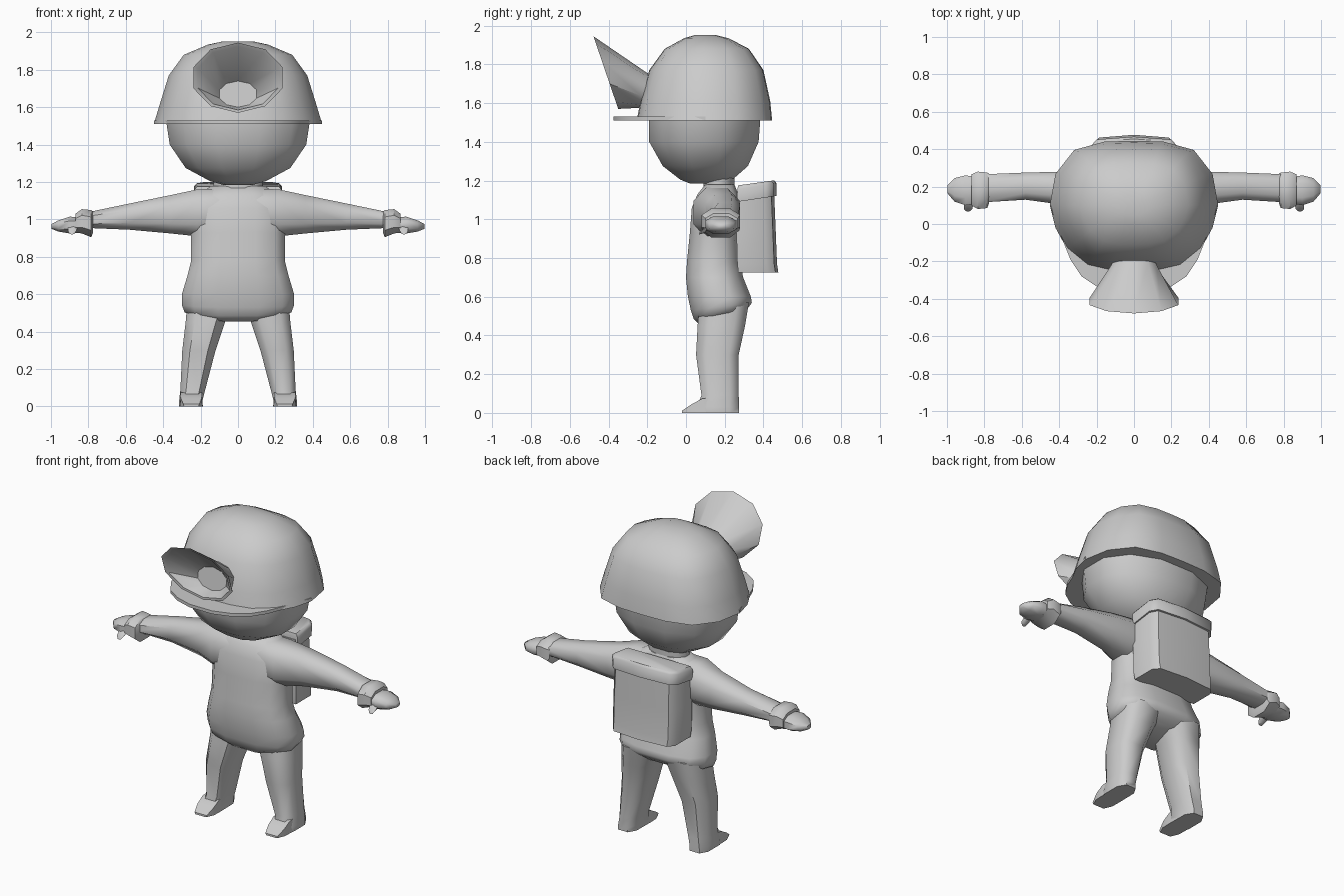
import bpy, bmesh, math
from mathutils import Vector

cube = bpy.data.objects.get("Cube")
if cube:
    bpy.data.objects.remove(cube, do_unlink=True)

grey = bpy.data.materials.new("plain grey")
grey.use_nodes = True
GREY = (0.6, 0.6, 0.6, 1)
grey.diffuse_color = GREY
grey.node_tree.nodes["Principled BSDF"].inputs["Base Color"].default_value = GREY


def finish(bm, name, angle=50):
    bmesh.ops.recalc_face_normals(bm, faces=bm.faces)
    mesh = bpy.data.meshes.new(name)
    bm.to_mesh(mesh)
    bm.free()
    mesh.materials.append(grey)
    ob = bpy.data.objects.new(name, mesh)
    bpy.context.collection.objects.link(ob)
    bpy.ops.object.select_all(action='DESELECT')
    ob.select_set(True)
    bpy.context.view_layer.objects.active = ob
    bpy.ops.object.shade_smooth_by_angle(angle=math.radians(angle))
    return ob


def loft(name, rings, angle=50):
    """Skin a list of closed rings and cap both ends."""
    bm = bmesh.new()
    loops = [[bm.verts.new(p) for p in ring] for ring in rings]
    for a, b in zip(loops, loops[1:]):
        for i in range(len(a)):
            j = (i + 1) % len(a)
            bm.faces.new((a[i], a[j], b[j], b[i]))
    bm.faces.new(loops[0])
    bm.faces.new(loops[-1])
    return finish(bm, name, angle)


def oval(u0, u1, v0, v1, n=12, power=1.0):
    """Points of a rounded box or ellipse filling the given bounds."""
    pts = []
    for i in range(n):
        t = 2 * math.pi * (i + 0.5) / n
        c, s = math.cos(t), math.sin(t)
        k = math.cos(math.pi / n)
        u = math.copysign(min(1, abs(c) / k) ** power, c)
        v = math.copysign(min(1, abs(s) / k) ** power, s)
        pts.append(((u0 + u1) / 2 + u * (u1 - u0) / 2, (v0 + v1) / 2 + v * (v1 - v0) / 2))
    return pts


def level(z, x0, x1, y0, y1, n=12, power=1.0, tilt=0.0):
    """Horizontal ring, with an optional slope from front to back."""
    return [(x, y, z + tilt * (y - y0)) for x, y in oval(x0, x1, y0, y1, n, power)]


def across(x, y0, y1, z0, z1, n=8, power=0.8):
    """Ring facing along x, used for the arms."""
    return [(x, y, z) for y, z in oval(y0, y1, z0, z1, n, power)]


def mirrored(ob, name):
    """Copy a left part to the right side."""
    bm = bmesh.new()
    bm.from_mesh(ob.data)
    for v in bm.verts:
        v.co.x = -v.co.x
    return finish(bm, name)


# Head
loft("head", [level(z, -w, w, a, b, 12, 0.9) for z, w, a, b in (
    (1.185, 0.08, 0.02, 0.2), (1.205, 0.15, -0.03, 0.24), (1.275, 0.28, -0.12, 0.32),
    (1.4, 0.365, -0.19, 0.375), (1.53, 0.385, -0.19, 0.385))], 60)

# Helmet shell: the outline narrows towards the forehead
HELMET = ((0, .45), (.16, .445), (.32, .4), (.42, .27), (.45, .1),
          (.42, -.02), (.36, -.13), (.25, -.22), (.12, -.25), (0, -.255))
outline = [Vector(p) for p in HELMET] + [Vector((-x, y)) for x, y in HELMET[-2:0:-1]]


def helmet_ring(z, w, front, back):
    ring = []
    for p in outline:
        y = 0.1 + (p.y - 0.1) * ((back - 0.1) / 0.35 if p.y > 0.1 else (0.1 - front) / 0.355)
        ring.append((p.x * w / 0.45, y, z))
    return ring


loft("helmet", [helmet_ring(*r) for r in (
    (1.51, .45, -.255, .445), (1.61, .42, -.235, .435), (1.77, .37, -.19, .4),
    (1.88, .29, -.11, .325), (1.935, .16, -.01, .22), (1.952, .08, .05, .15))], 60)

# Visor: thin plate around the front of the helmet
VISOR = ((.45, .1), (.4, -.04), (.34, -.19), (.28, -.28), (.19, -.34), (.08, -.375))
rim = list(VISOR) + [(-x, y) for x, y in reversed(VISOR)]
loft("helmet_visor", [[(x, y, z) for x, y in rim] for z in (1.51, 1.53)], 30)


# Headlamp: flared cone with a hollow dish facing forward
def lamp_ring(w, low, high, n=10):
    (y0, z0), (y1, z1) = low, high
    ring = []
    for i in range(n):
        t = 2 * math.pi * i / n
        f = (1 - math.cos(t)) / 2
        ring.append((w * math.sin(t) / math.sin(math.pi * 0.4), y0 + (y1 - y0) * f, z0 + (z1 - z0) * f))
    return ring


loft("headlamp", [
    lamp_ring(.1, (-.2, 1.58), (-.16, 1.74)),
    lamp_ring(.12, (-.25, 1.575), (-.2, 1.755)),
    lamp_ring(.237, (-.35, 1.57), (-.478, 1.945)),
    lamp_ring(.215, (-.35, 1.585), (-.465, 1.925)),
    lamp_ring(.1, (-.27, 1.6), (-.25, 1.74))], 45)

# Neck and shirt, with a hem that rises towards the back
loft("neck", [level(z, -.13, .13, .09, .25) for z in (1.1, 1.22)])
loft("shirt", [level(z, -w, w, a, b, 12, 0.75, t) for z, w, a, b, t in (
    (.455, .2, .07, .28, .25), (.485, .285, .04, .32, .2), (.53, .3, .025, .34, .12),
    (.6, .3, .01, .335, 0), (.7, .27, 0, .295, 0), (.78, .25, .005, .28, 0),
    (.93, .25, .02, .275, 0), (1.06, .26, .03, .28, 0),
    (1.13, .22, .06, .27, 0), (1.18, .14, .1, .25, 0))], 60)

# Arms, cuffs, hands and thumbs
arm = loft("left_sleeve", [across(*r) for r in (
    (.1, .05, .27, .92, 1.165), (.22, .04, .275, .91, 1.16), (.36, .1, .28, .925, 1.13),
    (.58, .13, .275, .945, 1.085), (.82, .115, .265, .955, 1.035))], 60)
cuff = loft("left_cuff", [across(*r) for r in (
    (.775, .11, .27, .93, 1.04), (.785, .085, .275, .905, 1.05),
    (.835, .08, .28, .925, 1.055), (.87, .1, .265, .93, 1.03))], 45)
hand = loft("left_hand", [across(*r) for r in (
    (.84, .11, .25, .93, 1.01), (.9, .1, .26, .925, 1.015),
    (.96, .12, .245, .935, .995), (.998, .165, .205, .95, .975))], 60)
thumb = loft("left_thumb", [level(z, x0, x1, y0, y1, 6, 1, .3) for z, x0, x1, y0, y1 in (
    (.92, .875, .9, .065, .09), (.935, .865, .91, .07, .12), (.975, .85, .91, .12, .18))], 60)

# Legs and shoes
leg = loft("left_leg", [level(z, x0, x1, a, b, 8, 0.7) for z, x0, x1, a, b in (
    (0, .19, .315, .06, .275), (.03, .19, .315, .055, .275), (.09, .175, .308, .08, .272),
    (.3, .12, .298, .052, .272), (.45, .07, .28, .06, .305), (.57, .02, .27, .07, .325))], 60)
shoe = loft("left_shoe_toe", [
    [(x, y, z) for x, z in ((.2 - s, 0), (.3 + s, 0), (.3 + s * .6, h), (.2 - s * .6, h))]
    for y, s, h in ((-.02, -.012, .012), (.03, .01, .045), (.085, .012, .075), (.2, .01, .08))], 40)

for part in (arm, cuff, hand, thumb, leg, shoe):
    mirrored(part, part.name.replace("left", "right"))


# Backpack: bulging sack with an overhanging lid
def pack_ring(z, w, front, back, tilt=0.0):
    plan = ((-w, front), (w, front), (w, back - .05), (w * .85, back - .01),
            (0, back + .005), (-w * .85, back - .01), (-w, back - .05))
    return [(x, y, z + tilt * (y - front)) for x, y in plan]


loft("backpack", [pack_ring(*r) for r in (
    (.725, .19, .28, .45), (.725, .22, .27, .472), (.77, .225, .265, .465),
    (.95, .225, .26, .458), (1.14, .22, .26, .45))], 45)
loft("backpack_lid", [pack_ring(*r) for r in (
    (1.09, .23, .265, .462, .15), (1.155, .235, .265, .462, .16),
    (1.175, .22, .27, .45, .14))], 45)
